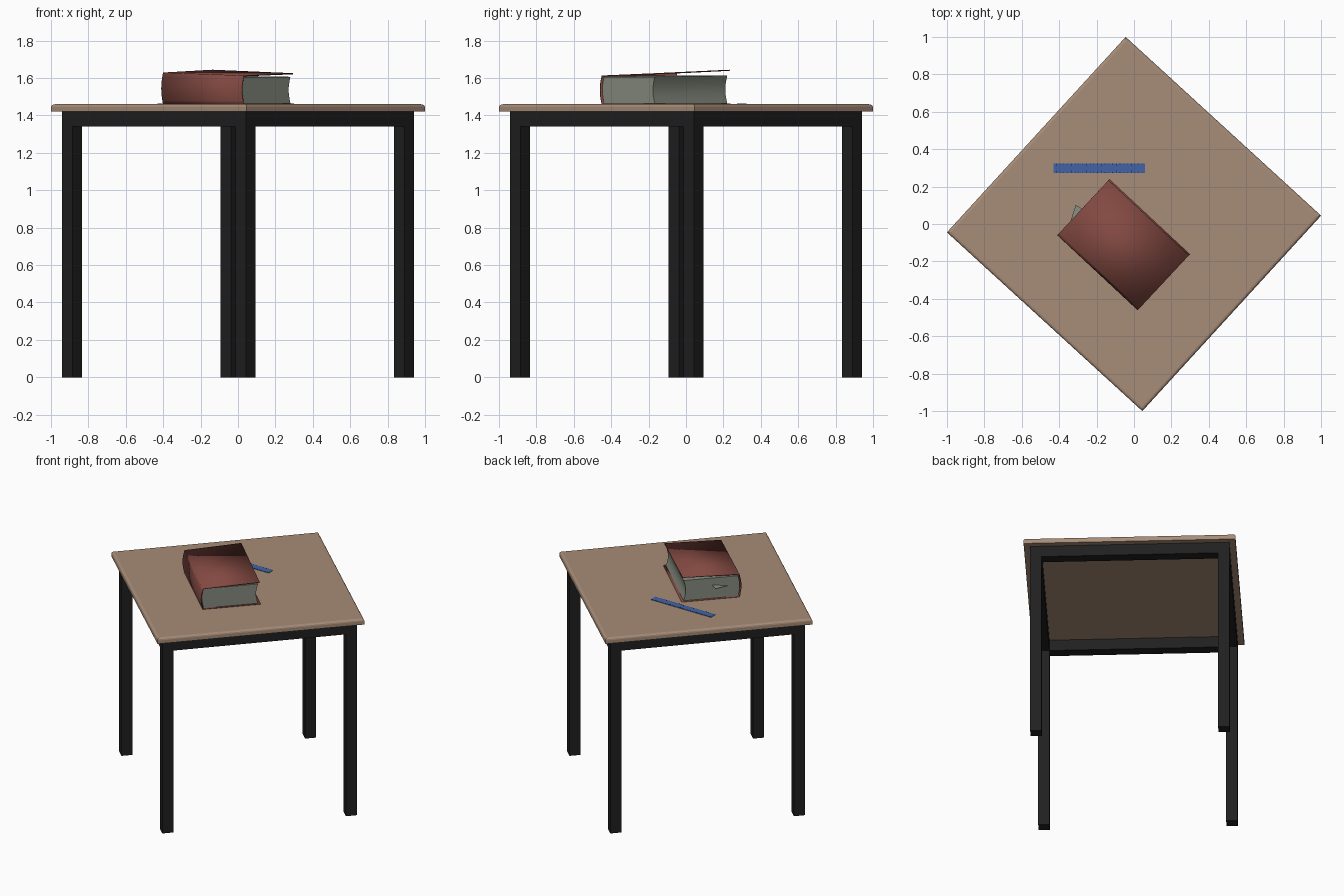
import bpy, bmesh, math
from mathutils import Matrix

if "Cube" in bpy.data.objects:
    bpy.data.objects.remove(bpy.data.objects["Cube"])


def material(name, rgb):
    m = bpy.data.materials.new(name)
    m.use_nodes = True
    m.diffuse_color = (*rgb, 1)
    m.node_tree.nodes["Principled BSDF"].inputs["Base Color"].default_value = (*rgb, 1)
    return m


WOOD = material("tan wood", (0.39, 0.265, 0.188))
METAL = material("black metal", (0.014, 0.014, 0.014))
RED = material("red cover", (0.225, 0.066, 0.053))
PAPER = material("grey paper", (0.25, 0.27, 0.22))
BLUE = material("blue plastic", (0.053, 0.127, 0.38))
INK = material("dark ink", (0.01, 0.012, 0.02))

TABLE_TURN = math.radians(47.55)
BOOK_TURN = math.radians(-43)
BOOK_AT = (-0.055, -0.11, 1.461)


def finish(bm, name, mat, turn=0, at=(0, 0, 0)):
    bmesh.ops.recalc_face_normals(bm, faces=bm.faces[:])
    me = bpy.data.meshes.new(name)
    bm.to_mesh(me)
    bm.free()
    me.materials.append(mat)
    ob = bpy.data.objects.new(name, me)
    bpy.context.collection.objects.link(ob)
    ob.location, ob.rotation_euler.z = at, turn
    return ob


def add_box(bm, centre, size):
    mat = Matrix.Translation(centre) @ Matrix.Diagonal((*size, 1))
    return bmesh.ops.create_cube(bm, size=1, matrix=mat)["verts"]


def box(name, mat, centre, size, turn=0):
    bm = bmesh.new()
    add_box(bm, centre, size)
    return finish(bm, name, mat, turn)


# Table top with softened upper edges
bm = bmesh.new()
add_box(bm, (0, 0, 1.44), (1.416, 1.416, 0.04))
rim = [e for e in bm.edges if all(v.co.z > 1.45 for v in e.verts)]
bmesh.ops.bevel(bm, geom=rim, offset=0.016, segments=3, profile=0.5, affect='EDGES')
finish(bm, "table_top", WOOD, TABLE_TURN)

# Square legs and the rails flush between them
REACH, LEG, RAIL = 0.628, 0.075, 0.08
for side, sx in (("left", 1), ("right", -1)):
    for end, sy in (("front", -1), ("back", 1)):
        box(f"{end}_{side}_leg", METAL, (sx * REACH, sy * REACH, 0.71),
            (LEG, LEG, 1.42), TABLE_TURN)
span = 2 * REACH - LEG
for s, a, b in ((1, "left", "back"), (-1, "right", "front")):
    box(f"{a}_rail", METAL, (s * REACH, 0, 1.38), (LEG, span, RAIL), TABLE_TURN)
    box(f"{b}_rail", METAL, (0, s * REACH, 1.38), (span, LEG, RAIL), TABLE_TURN)


def loft(profile, half, height, closed):
    """Extrude a (y, level) profile along x; height(x, y) is the top level."""
    bm = bmesh.new()
    rows = [[bm.verts.new((x, y, f * height(x, y))) for y, f in profile]
            for x in (-half, half)]
    n = len(profile)
    for i in range(n if closed else n - 1):
        j = (i + 1) % n
        bm.faces.new((rows[0][i], rows[0][j], rows[1][j], rows[1][i]))
    if closed:
        for row in rows:
            bm.faces.new(row)
    return bm


def bulge(y, depth, steps=8):
    return [(y - depth * math.sin(math.pi * i / steps), i / steps)
            for i in range(steps + 1)]


# Book cover: one folded sheet with a rounded spine and a slightly raised lid
def lid(x, y):
    return 0.158 - 0.027 * x + (0.034 - 0.012 * x) * (y + 0.19)


cover = loft([(0.203, 0)] + bulge(-0.19, 0.013) + [(0.196, 1)], 0.294, lid, False)
book_cover = finish(cover, "book_cover", RED, BOOK_TURN, BOOK_AT)
solid = book_cover.modifiers.new("board", 'SOLIDIFY')
solid.thickness = 0.006
solid.offset = 0

# Page block: rounded at the spine, hollow at the fore edge
pages = loft(bulge(-0.184, 0.012) + bulge(0.187, 0.014)[::-1], 0.284,
             lambda x, y: 0.145 - 0.012 * x, True)
page_block = finish(pages, "page_block", PAPER, BOOK_TURN,
                    (BOOK_AT[0], BOOK_AT[1], BOOK_AT[2] + 0.004))

for ob in (book_cover, page_block):
    bpy.ops.object.select_all(action='DESELECT')
    ob.select_set(True)
    bpy.context.view_layer.objects.active = ob
    bpy.ops.object.shade_smooth_by_angle(angle=math.radians(35))

# Loose page corner poking out of the block
bm = bmesh.new()
corner = [bm.verts.new(p) for p in
          ((-0.28, -0.13, 0.085), (-0.332, -0.02, 0.092), (-0.28, -0.008, 0.098))]
bm.faces.new(corner)
loose = finish(bm, "loose_page", PAPER, BOOK_TURN, BOOK_AT)
loose.modifiers.new("sheet", 'SOLIDIFY').thickness = 0.002

# Ruler lying behind the book, with tick marks along both edges
box("ruler", BLUE, (-0.185, 0.298, 1.4615), (0.49, 0.052, 0.003))
bm = bmesh.new()
for i in range(24):
    x = -0.415 + i * 0.02
    size = 0.012 if i % 4 == 0 else 0.006
    for s in (-1, 1):
        add_box(bm, (x, 0.298 + s * (0.025 - size / 2), 1.4632), (0.003, size, 0.0008))
finish(bm, "ruler_ticks", INK)
